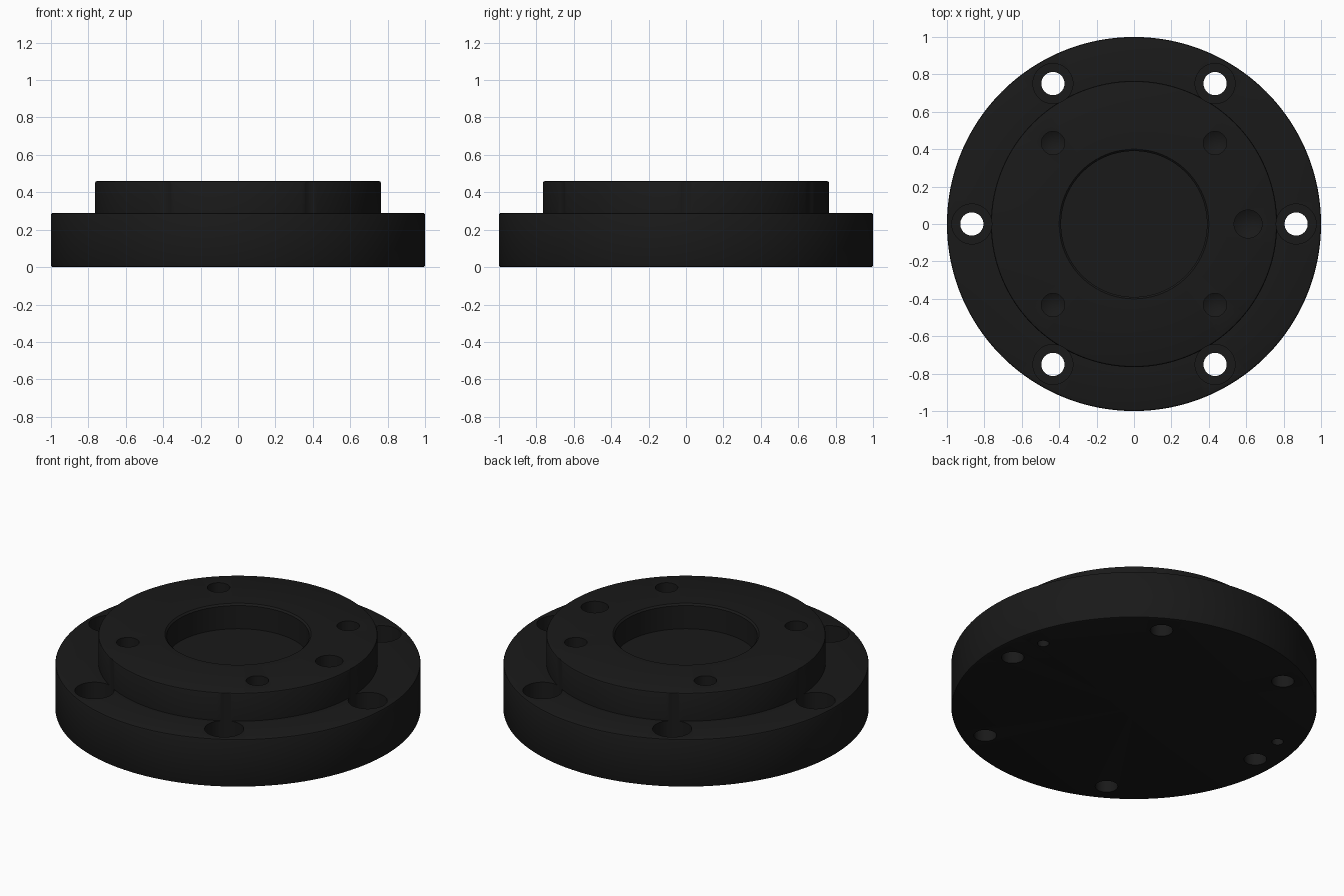
import bpy, bmesh
from math import cos, sin, pi, radians

if "Cube" in bpy.data.objects:
    bpy.data.objects.remove(bpy.data.objects["Cube"])


def lathe(bm, profile, x=0, y=0, n=48):
    """Revolve an (r, z) profile around a vertical axis; both ends lie on the axis."""
    rings = []
    for r, z in profile:
        if r == 0:
            rings.append([bm.verts.new((x, y, z))])
        else:
            rings.append([bm.verts.new((x + r * cos(2 * pi * i / n),
                                        y + r * sin(2 * pi * i / n), z)) for i in range(n)])
    for a, b in zip(rings, rings[1:]):
        for i in range(n):
            j = (i + 1) % n
            if len(a) == 1:
                bm.faces.new((a[0], b[j], b[i]))
            elif len(b) == 1:
                bm.faces.new((a[i], a[j], b[0]))
            else:
                bm.faces.new((a[i], a[j], b[j], b[i]))


def finish(bm, name):
    bmesh.ops.recalc_face_normals(bm, faces=bm.faces)
    mesh = bpy.data.meshes.new(name)
    bm.to_mesh(mesh)
    bm.free()
    obj = bpy.data.objects.new(name, mesh)
    bpy.context.collection.objects.link(obj)
    return obj


# Stepped disc with softened edges and a central recess
R, BOSS, REC = 1.0, 0.765, 0.39
H1, H2, FLOOR, c = 0.29, 0.46, 0.31, 0.01
bm = bmesh.new()
lathe(bm, [(0, 0), (R - c, 0), (R - c * .3, c * .3), (R, c),
           (R, H1 - c), (R - c * .3, H1 - c * .3), (R - c, H1),
           (BOSS, H1), (BOSS, H2 - c), (BOSS - c * .3, H2 - c * .3), (BOSS - c, H2),
           (REC + c, H2), (REC, H2 - c), (REC, FLOOR), (0, FLOOR)], n=192)
flange = finish(bm, "mounting_flange")

# All holes gathered in one cutter
bm = bmesh.new()
for k in range(6):      # counterbored through holes
    a = radians(60 * k)
    lathe(bm, [(0, -.1), (.062, -.1), (.062, .16), (.107, .16), (.107, .6), (0, .6)],
          .867 * cos(a), .867 * sin(a))


def drilled(x, y, r, depth):    # blind hole from the top with a drill-point end
    z = H2 - depth
    lathe(bm, [(0, z - r * .58), (r, z), (r, .6), (0, .6)], x, y)


for sx in (-1, 1):
    for sy in (-1, 1):
        drilled(.433 * sx, .433 * sy, .062, .26)
    # dowel holes in the underside
    lathe(bm, [(0, -.1), (.032, -.1), (.032, .12), (0, .14)],
          sx * .867 * cos(radians(15)), .867 * sin(radians(15)), 32)
drilled(.61, 0, .075, .2)
cutter = finish(bm, "hole_cutter")
cutter.hide_render = True

mod = flange.modifiers.new("holes", 'BOOLEAN')
mod.operation, mod.solver, mod.object = 'DIFFERENCE', 'EXACT', cutter
bpy.context.view_layer.objects.active = flange
cutter.select_set(False)
flange.select_set(True)
bpy.ops.object.modifier_apply(modifier=mod.name)
bpy.data.objects.remove(cutter)
bpy.ops.object.shade_smooth_by_angle(angle=radians(25))

# Black anodised finish
mat = bpy.data.materials.new("black_metal")
mat.diffuse_color = (.01, .01, .01, 1)
mat.use_nodes = True
mat.node_tree.nodes["Principled BSDF"].inputs["Base Color"].default_value = mat.diffuse_color
flange.data.materials.clear()
flange.data.materials.append(mat)
